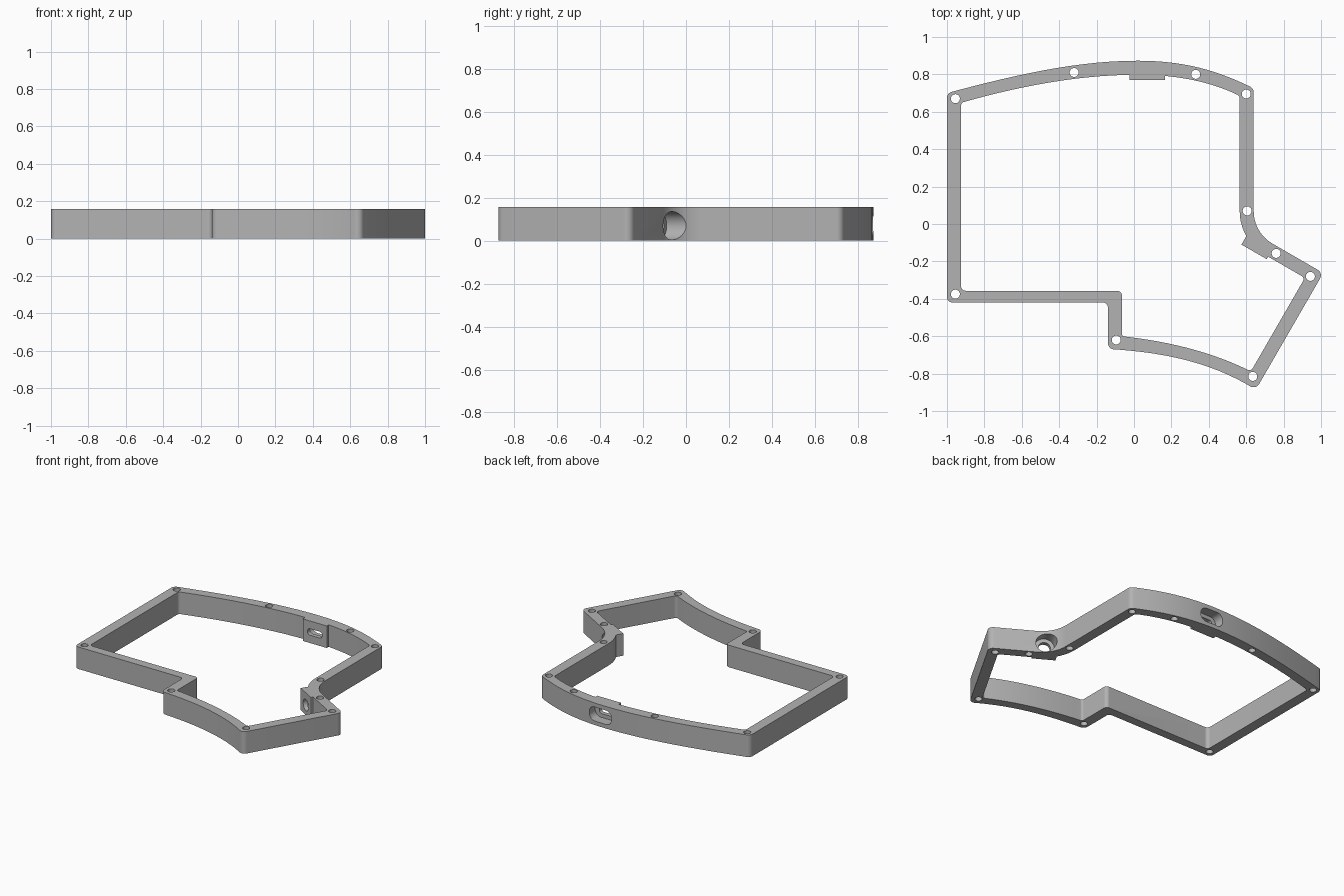
import bpy
import bmesh
from math import cos, sin, tan, pi, radians
from mathutils import Vector, Matrix

HEIGHT = 0.158
MID = HEIGHT / 2

if "Cube" in bpy.data.objects:
    bpy.data.objects.remove(bpy.data.objects["Cube"])

grey = bpy.data.materials.new("case_grey")
grey.use_nodes = True
grey.diffuse_color = (0.45, 0.45, 0.45, 1)
grey.node_tree.nodes["Principled BSDF"].inputs["Base Color"].default_value = (0.45, 0.45, 0.45, 1)


def bezier(a, b, c, d, n=14):
    """Interior points of a cubic curve, as sharp outline points."""
    pts = []
    for i in range(1, n):
        t = i / n
        u = 1 - t
        w = (u**3, 3 * u * u * t, 3 * u * t * t, t**3)
        pts.append(tuple(sum(k * p[j] for k, p in zip(w, (a, b, c, d))) for j in (0, 1)) + (0,))
    return pts


def rounded(corners, steps=10):
    """Closed outline with a radius on each (x, y, radius) corner."""
    out = []
    for i, (x, y, r) in enumerate(corners):
        p = Vector((x, y))
        if r == 0:
            out.append(p)
            continue
        a = (Vector(corners[i - 1][:2]) - p).normalized()
        b = (Vector(corners[(i + 1) % len(corners)][:2]) - p).normalized()
        turn = pi - a.angle(b)
        center = p + (a + b).normalized() * r / cos(turn / 2)
        arm = p + a * r * tan(turn / 2) - center
        sign = 1 if a.x * b.y - a.y * b.x < 0 else -1
        for k in range(steps + 1):
            out.append(center + Matrix.Rotation(sign * turn * k / steps, 2) @ arm)
    return out


def slot(w, h, r):
    return rounded([(-w / 2, -h / 2, r), (w / 2, -h / 2, r), (w / 2, h / 2, r), (-w / 2, h / 2, r)])


def circle(r, n=40):
    return [Vector((r * cos(2 * pi * i / n), r * sin(2 * pi * i / n))) for i in range(n)]


def prism(name, outline, depth, places):
    """Extrude an outline along local z, once per placement matrix."""
    bm = bmesh.new()
    for place in places:
        low = [bm.verts.new(place @ Vector((p.x, p.y, 0))) for p in outline]
        high = [bm.verts.new(place @ Vector((p.x, p.y, depth))) for p in outline]
        bm.faces.new(low[::-1])
        bm.faces.new(high)
        for i in range(len(low)):
            j = (i + 1) % len(low)
            bm.faces.new((low[i], low[j], high[j], high[i]))
    bmesh.ops.recalc_face_normals(bm, faces=bm.faces)
    mesh = bpy.data.meshes.new(name)
    bm.to_mesh(mesh)
    bm.free()
    mesh.materials.append(grey)
    obj = bpy.data.objects.new(name, mesh)
    bpy.context.collection.objects.link(obj)
    return obj


def combine(target, tool, operation):
    mod = target.modifiers.new(tool.name, "BOOLEAN")
    mod.operation = operation
    mod.solver = "EXACT"
    mod.object = tool
    bpy.context.view_layer.objects.active = target
    bpy.ops.object.modifier_apply(modifier=mod.name)
    bpy.data.objects.remove(tool)


def wall_frame(x, y, angle, z=MID):
    """Local x along the wall, y up, z pointing into the case."""
    return (Matrix.Translation((x, y, z)) @ Matrix.Rotation(radians(angle), 4, "Z")
            @ Matrix.Rotation(pi / 2, 4, "X"))


# Outer outline, counterclockwise from the back right corner
peak = (0.02, 0.873)
outer = [(0.64, 0.725, 0.035)]
outer += bezier((0.64, 0.725), (0.45, 0.82), (0.27, 0.873), peak)
outer += [peak + (0,)]
outer += bezier(peak, (-0.32, 0.873), (-0.66, 0.79), (-1, 0.70))
outer += [(-1, 0.70, 0.035), (-1, -0.42, 0.03), (-0.14, -0.42, 0.025), (-0.14, -0.668, 0.035)]
outer += bezier((-0.14, -0.668), (0.16, -0.685), (0.42, -0.74), (0.6515, -0.886))
outer += [(0.6515, -0.886, 0.035), (1.012, -0.262, 0.035), (0.64, -0.047, 0.2)]

# Inner outline, same order
crest = (0.02, 0.798)
inner = [(0.565, 0.685, 0.02)]
inner += bezier((0.565, 0.685), (0.42, 0.757), (0.24, 0.798), crest)
inner += [crest + (0,)]
inner += bezier(crest, (-0.3, 0.798), (-0.62, 0.735), (-0.925, 0.648))
inner += [(-0.925, 0.648, 0.02), (-0.925, -0.357, 0.025), (-0.065, -0.357, 0.025), (-0.065, -0.6, 0.015)]
inner += bezier((-0.065, -0.6), (0.16, -0.625), (0.4, -0.675), (0.625, -0.788))
inner += [(0.625, -0.788, 0.02), (0.9136, -0.288, 0.02), (0.565, -0.087, 0.27)]

# Wall ring
frame = prism("case_frame", rounded(outer), HEIGHT, [Matrix()])
combine(frame, prism("cavity", rounded(inner), 0.4, [Matrix.Translation((0, 0, -0.1))]), "DIFFERENCE")

# Thickened pads behind the two ports
n = Vector((sin(radians(30)), cos(radians(30))))
face = Vector((0.642, -0.149))


def side_port(distance):
    p = face + n * distance
    return wall_frame(p.x, p.y, -30, 0.07)


side_place = Matrix.Translation((0, 0, MID - 0.07)) @ side_port(0.06)
combine(frame, prism("side_pad", slot(0.156, HEIGHT, 0), 0.06, [side_place]), "UNION")
combine(frame, prism("back_pad", slot(0.19, HEIGHT, 0), 0.06, [wall_frame(0.07, 0.83, 0)]), "UNION")

# Back port: wide pocket outside, narrow slot through
combine(frame, prism("back_pocket", slot(0.18, 0.1, 0.045), 0.15, [wall_frame(0.07, 0.95, 0)]), "DIFFERENCE")
combine(frame, prism("back_slot", slot(0.115, 0.046, 0.02), 0.2, [wall_frame(0.07, 0.9, 0)]), "DIFFERENCE")

# Side port: round counterbore outside, smaller hole through
combine(frame, prism("side_bore", circle(0.066), 0.27, [side_port(0.3)]), "DIFFERENCE")
combine(frame, prism("side_hole", circle(0.04), 0.2, [side_port(0.1)]), "DIFFERENCE")

# Screw holes
screws = [(-0.955, 0.67), (-0.32, 0.81), (0.33, 0.80), (0.6, 0.695), (0.605, 0.07),
          (0.76, -0.157), (0.943, -0.28), (0.635, -0.815), (-0.095, -0.62), (-0.955, -0.375)]
spots = [Matrix.Translation((x, y, -0.1)) for x, y in screws]
combine(frame, prism("screw_holes", circle(0.024, 28), 0.4, spots), "DIFFERENCE")

# Smooth curved walls, crisp edges
bpy.ops.object.select_all(action="DESELECT")
frame.select_set(True)
bpy.context.view_layer.objects.active = frame
bpy.ops.object.shade_smooth_by_angle(angle=radians(30))
